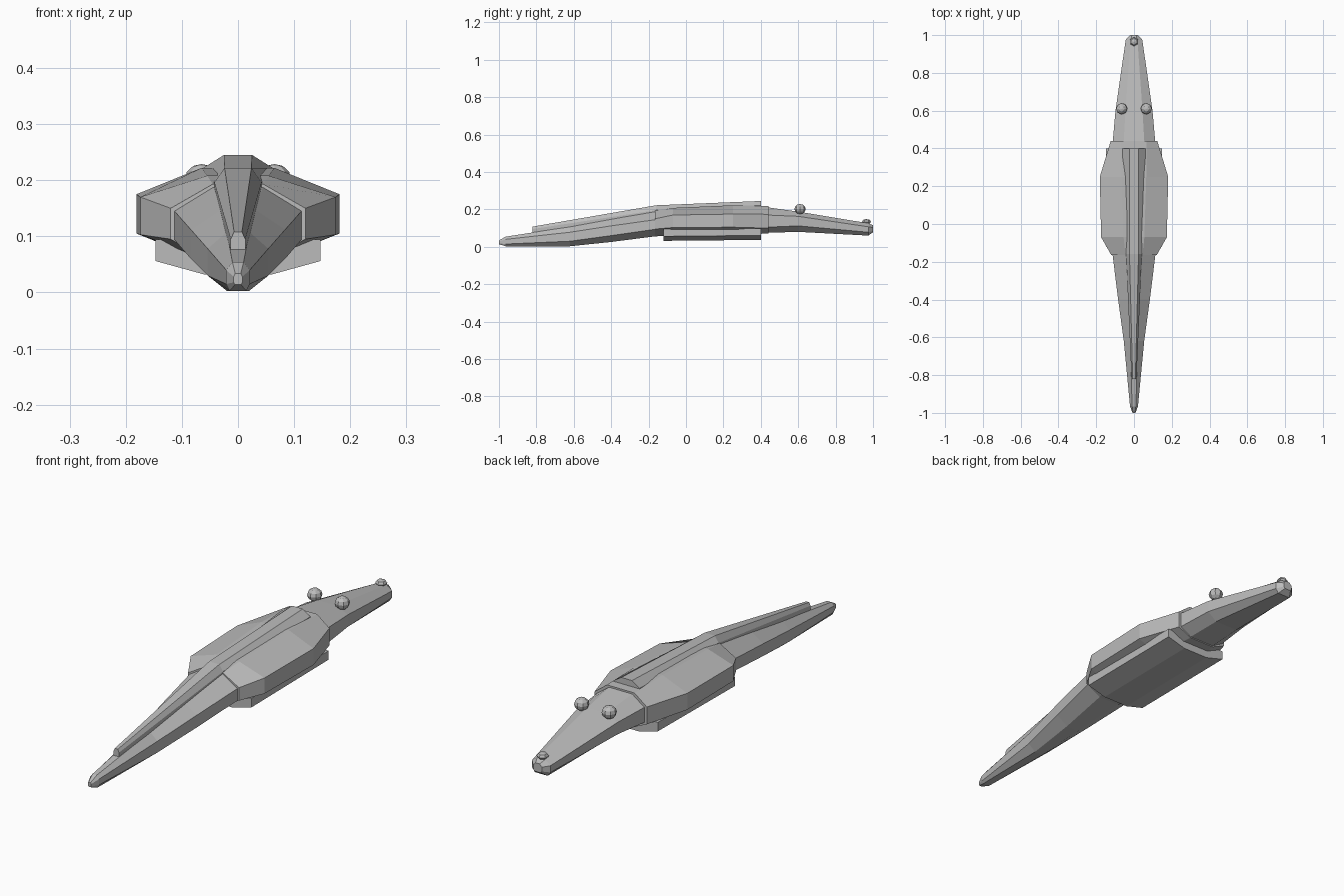
import bpy
import bmesh
from mathutils import Matrix

if "Cube" in bpy.data.objects:
    bpy.data.objects.remove(bpy.data.objects["Cube"], do_unlink=True)

hide = bpy.data.materials.new("grey hide")
hide.use_nodes = True
hide.diffuse_color = (0.5, 0.5, 0.5, 1)
hide.node_tree.nodes["Principled BSDF"].inputs["Base Color"].default_value = hide.diffuse_color


def finish(name, bm):
    """Turn a bmesh into a flat shaded object."""
    bmesh.ops.recalc_face_normals(bm, faces=bm.faces)
    mesh = bpy.data.meshes.new(name)
    bm.to_mesh(mesh)
    bm.free()
    mesh.materials.append(hide)
    obj = bpy.data.objects.new(name, mesh)
    bpy.context.collection.objects.link(obj)
    return obj


def loft(name, stations):
    """Skin mirrored half sections; each station is (y, half profile from top to bottom)."""
    bm = bmesh.new()
    rings = []
    for y, half in stations:
        outline = half + [(-x, z) for x, z in reversed(half)]
        rings.append([bm.verts.new((x, y, z)) for x, z in outline])
    for a, b in zip(rings, rings[1:]):
        for i in range(len(a)):
            j = (i + 1) % len(a)
            bm.faces.new((a[i], a[j], b[j], b[i]))
    bm.faces.new(rings[0])
    bm.faces.new(rings[-1])
    return finish(name, bm)


def trunk(y, top_w, top, side_w, side_top, side_low, low_w, low):
    """Eight sided section: flat back, upright flank, flat belly."""
    return y, [(top_w, top), (side_w, side_top), (side_w, side_low), (low_w, low)]


def ball(name, centre, radius, squash, segments, rings):
    bm = bmesh.new()
    bmesh.ops.create_uvsphere(bm, u_segments=segments, v_segments=rings, radius=radius)
    bmesh.ops.transform(bm, matrix=Matrix.Translation(centre) @ Matrix.Diagonal((1, 1, squash, 1)),
                        verts=bm.verts)
    return finish(name, bm)


# Tail, from its blunt tip to the hips
loft("tail", [
    trunk(-1, .005, .034, .008, .028, .018, .005, .014),
    trunk(-.965, .01, .054, .021, .04, .015, .015, .003),
    trunk(-.62, .02, .108, .054, .078, .03, .02, .003),
    trunk(-.4, .03, .148, .084, .112, .06, .03, .026),
    trunk(-.15, .045, .19, .115, .147, .096, .05, .058),
])

# Broad trunk
loft("body", [
    trunk(-.165, .045, .193, .12, .15, .095, .05, .056),
    trunk(-.07, .055, .208, .174, .17, .103, .07, .06),
    trunk(.25, .065, .222, .181, .175, .105, .08, .065),
    trunk(.44, .065, .218, .123, .174, .1, .06, .071),
])

# Head and snout
loft("head", [
    trunk(.43, .055, .212, .113, .17, .105, .06, .075),
    trunk(.6, .045, .188, .098, .163, .112, .055, .08),
    trunk(.975, .018, .126, .044, .107, .078, .03, .06),
    trunk(1, .01, .115, .02, .103, .085, .015, .078),
])

# Ridge along the back and tail
loft("back_crest", [
    (-.82, [(.007, .108), (.013, .095), (.013, .075)]),
    (-.16, [(.024, .222), (.042, .196), (.042, .18)]),
    (.4, [(.025, .245), (.062, .222), (.062, .21)]),
])

# Belly plate under the trunk
plate = [(.147, .094), (.147, .056), (.06, .032)]
loft("belly_plate", [(-.12, plate), (.4, [(x, z + .005) for x, z in plate])])

# Eyes and nose
for side, sign in (("left", 1), ("right", -1)):
    ball(side + "_eye", (sign * .065, .61, .202), .03, .9, 8, 6)
ball("nose", (0, .965, .134), .024, .6, 6, 4)
